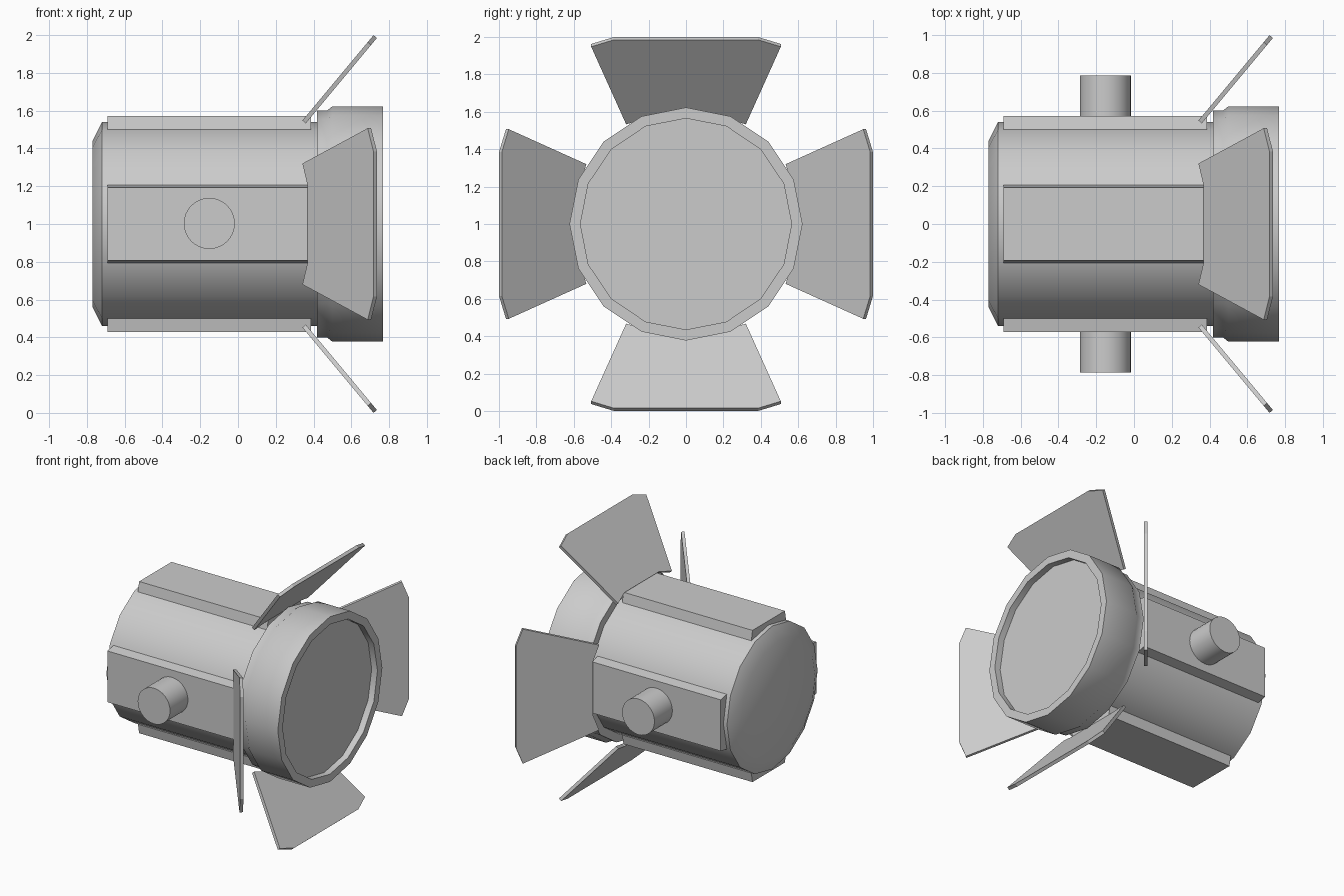
import bpy, bmesh, math
from mathutils import Matrix, Vector

if "Cube" in bpy.data.objects:
    bpy.data.objects.remove(bpy.data.objects["Cube"])

AXIS = Matrix.Translation((0, 0, 1))


def finish(name, bm, smooth=None):
    bmesh.ops.recalc_face_normals(bm, faces=bm.faces)
    me = bpy.data.meshes.new(name)
    bm.to_mesh(me)
    bm.free()
    ob = bpy.data.objects.new(name, me)
    bpy.context.collection.objects.link(ob)
    if smooth:
        bpy.ops.object.select_all(action='DESELECT')
        ob.select_set(True)
        bpy.context.view_layer.objects.active = ob
        bpy.ops.object.shade_smooth_by_angle(angle=math.radians(smooth))
    return ob


def lathe(name, profile, sides=16, smooth=40):
    """Revolve (x, radius) pairs around the lamp axis, capping both ends."""
    bm = bmesh.new()
    rings = []
    for x, r in profile:
        rings.append([bm.verts.new((x, r * math.sin(a), 1 + r * math.cos(a)))
                      for a in (2 * math.pi * k / sides for k in range(sides))])
    for a, b in zip(rings, rings[1:]):
        for k in range(sides):
            n = (k + 1) % sides
            bm.faces.new((a[k], a[n], b[n], b[k]))
    bm.faces.new(rings[0])
    bm.faces.new(rings[-1])
    return finish(name, bm, smooth)


def prism(name, outline, offset, matrix):
    """Extrude a closed outline of points by an offset vector."""
    bm = bmesh.new()
    offset = Vector(offset)
    a = [bm.verts.new(p) for p in outline]
    b = [bm.verts.new(Vector(p) + offset) for p in outline]
    bm.faces.new(a)
    bm.faces.new(b)
    for k in range(len(a)):
        n = (k + 1) % len(a)
        bm.faces.new((a[k], a[n], b[n], b[k]))
    bm.transform(matrix)
    return finish(name, bm)


# lamp housing with bevelled back
lathe("housing", [(-0.77, 0.44), (-0.72, 0.54), (0.44, 0.54)])

# front ring with recessed lens
lathe("front_ring", [(0.417, 0.54), (0.417, 0.60), (0.47, 0.60), (0.50, 0.623),
                     (0.768, 0.623), (0.768, 0.565), (0.72, 0.565)])

# barn door outline: (distance along plate, half width)
half = [(0.0, 0.32), (0.54, 0.507), (0.588, 0.385)]
notch = (0.042, 0.207)
plate = [notch] + half
plate = plate + [(t, -w) for t, w in reversed(plate)]
ux, ur = 0.64, 0.768

for i, side in enumerate(("top", "right", "bottom", "left")):
    m = AXIS @ Matrix.Rotation(i * math.pi / 2, 4, 'X')
    # raised side panel
    x0 = -0.69
    prism("panel_" + side,
          [(x0, -0.207, 0.499), (x0, -0.193, 0.572), (x0, 0.193, 0.572), (x0, 0.207, 0.499)],
          (1.077, 0, 0), m)
    # flared barn door
    prism("barn_door_" + side,
          [(0.341 + ux * t, w, 0.548 + ur * t) for t, w in plate],
          (0.018, 0, -0.015), m)

# pivot knobs on both sides
for s, side in ((-1, "front"), (1, "back")):
    bm = bmesh.new()
    bmesh.ops.create_cone(bm, cap_ends=True, segments=32, radius1=0.135, radius2=0.135, depth=0.235)
    bm.transform(Matrix.Translation((-0.152, s * 0.668, 1.003)) @ Matrix.Rotation(math.pi / 2, 4, 'X'))
    finish("pivot_knob_" + side, bm, 40)
